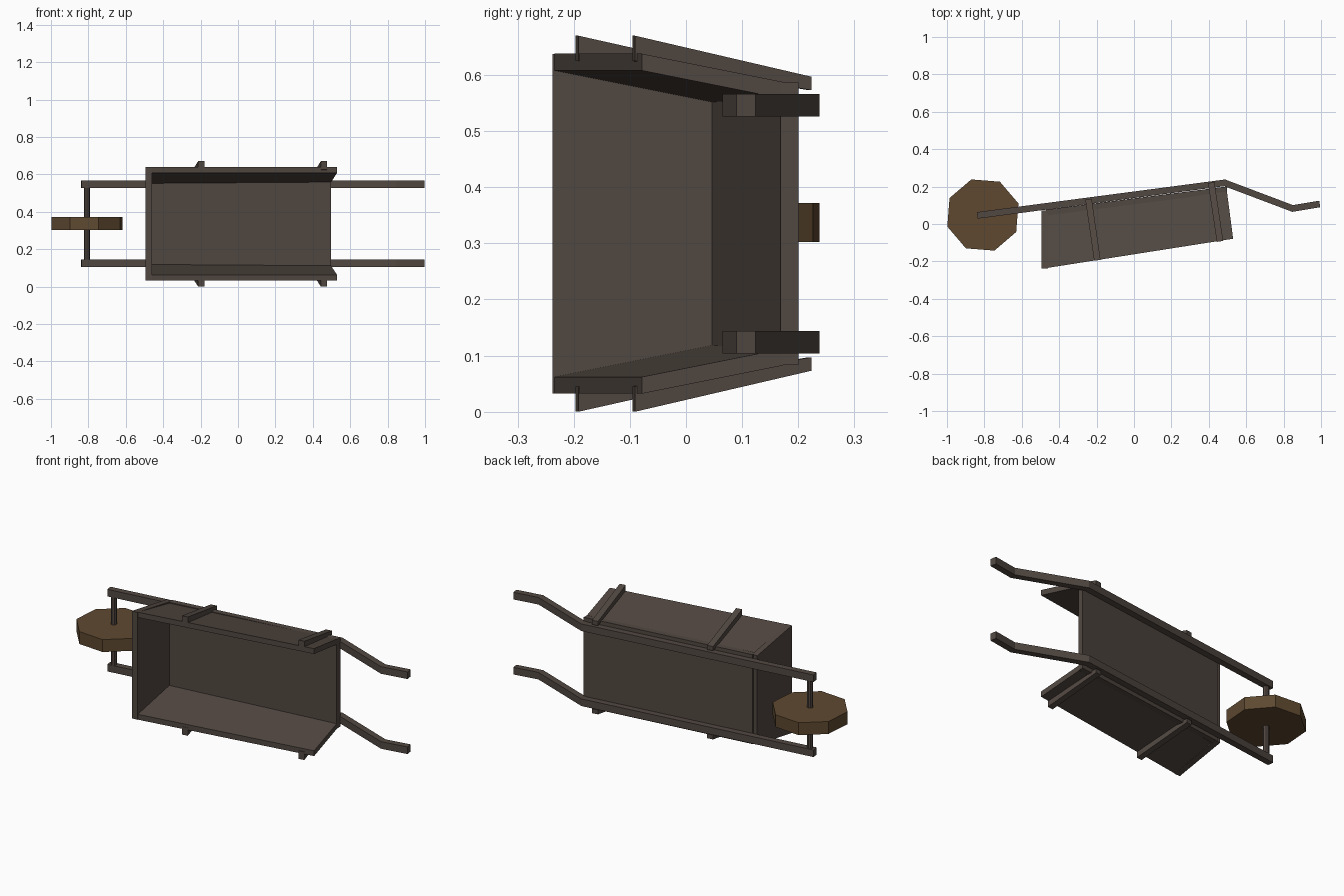
import bpy, bmesh, math
from mathutils import Vector

if "Cube" in bpy.data.objects:
    bpy.data.objects.remove(bpy.data.objects["Cube"])

MID = 0.335  # height of the mirror plane (the barrow lies on its side)


def material(name, rgb):
    m = bpy.data.materials.new(name)
    m.diffuse_color = (*rgb, 1)
    m.use_nodes = True
    m.node_tree.nodes["Principled BSDF"].inputs["Base Color"].default_value = m.diffuse_color
    return m


DARK = material("dark_weathered_wood", (0.083, 0.064, 0.053))
BROWN = material("wheel_brown_wood", (0.112, 0.066, 0.030))


def loft(name, rings, mat):
    """Skin a series of closed rings and cap both ends."""
    bm = bmesh.new()
    vs = [[bm.verts.new(p) for p in r] for r in rings]
    n = len(vs[0])
    for a, b in zip(vs, vs[1:]):
        for i in range(n):
            j = (i + 1) % n
            bm.faces.new((a[i], a[j], b[j], b[i]))
    bm.faces.new(vs[0])
    bm.faces.new(vs[-1])
    bmesh.ops.recalc_face_normals(bm, faces=bm.faces)
    me = bpy.data.meshes.new(name)
    bm.to_mesh(me)
    bm.free()
    me.materials.append(mat)
    ob = bpy.data.objects.new(name, me)
    bpy.context.collection.objects.link(ob)
    return ob


def disc(name, x, y, r, z0, z1, sides, start, mat):
    ang = [start + 2 * math.pi * i / sides for i in range(sides)]
    loft(name, [[(x + r * math.cos(a), y + r * math.sin(a), z) for a in ang]
                for z in (z0, z1)], mat)


def floor_y(x):   # inner floor surface
    return 0.105 + 0.128 * x


def rim_y(x):     # open edge of the tray
    return -0.162 + 0.157 * x


# tray floor
W = 0.252
loft("tray_floor", [[(x, floor_y(x), MID - W), (x, floor_y(x), MID + W),
                     (x, floor_y(x) + 0.032, MID + W), (x, floor_y(x) + 0.032, MID - W)]
                    for x in (-0.47, 0.498)], DARK)

# front board behind the wheel
loft("front_board", [[(x, -0.238, MID - 0.303), (x, -0.238, MID + 0.303),
                      (x, 0.071, MID + 0.25), (x, 0.071, MID - 0.25)]
                     for x in (-0.494, -0.461)], DARK)

# wheel and axle
disc("wheel", -0.808, 0.048, 0.2, 0.302, 0.372, 8, math.radians(18), BROWN)
disc("axle", -0.808, 0.048, 0.016, 0.125, 0.545, 8, 0, DARK)

for s, tag in ((-1, "lower"), (1, "upper")):
    # flared side board
    rings = []
    for xr, xf in ((-0.463, -0.463), (0.53, 0.497)):
        yr, yf = rim_y(xr), floor_y(xf) + 0.004
        drop = 0.2 * (yf - yr)
        rings.append([(xr, yr, MID + s * 0.303), (xr, yr, MID + s * 0.273),
                      (xf, yf, MID + s * (0.273 - drop)), (xf, yf, MID + s * (0.303 - drop))])
    loft(f"side_board_{tag}", rings, DARK)

    # outer cleats on the side board
    for i, (xa, ya, xb, yb) in enumerate(((0.413, 0.221, 0.46, -0.093),
                                          (-0.243, 0.132, -0.196, -0.194))):
        h, k = 0.017, 0.0025
        rings = []
        for x, y, zi, zo in ((xa, ya, 0.238, 0.262), (xb, yb, 0.29, 0.335)):
            rings.append([(x - h, y - k, MID + s * zi), (x + h, y + k, MID + s * zi),
                          (x + h, y + k, MID + s * zo), (x - h, y - k, MID + s * zo)])
        loft(f"cleat_{tag}_{i + 1}", rings, DARK)

    # bent rail and handle, mitred at the bends
    path = [Vector(p) for p in ((-0.838, 0.046), (0.485, 0.220), (0.848, 0.083), (0.993, 0.107))]
    zc, t = MID + s * 0.2115, 0.0175
    rings = []
    for i, p in enumerate(path):
        d0 = (p - path[i - 1]).normalized() if i else (path[1] - p).normalized()
        d1 = (path[i + 1] - p).normalized() if i < len(path) - 1 else d0
        n0, n1 = Vector((-d0.y, d0.x)), Vector((-d1.y, d1.x))
        n = (n0 + n1).normalized()
        n *= t / n.dot(n0)
        rings.append([(p.x + a * n.x, p.y + a * n.y, zc + b * 0.02)
                      for a, b in ((-1, -1), (1, -1), (1, 1), (-1, 1))])
    loft(f"rail_handle_{tag}", rings, DARK)
